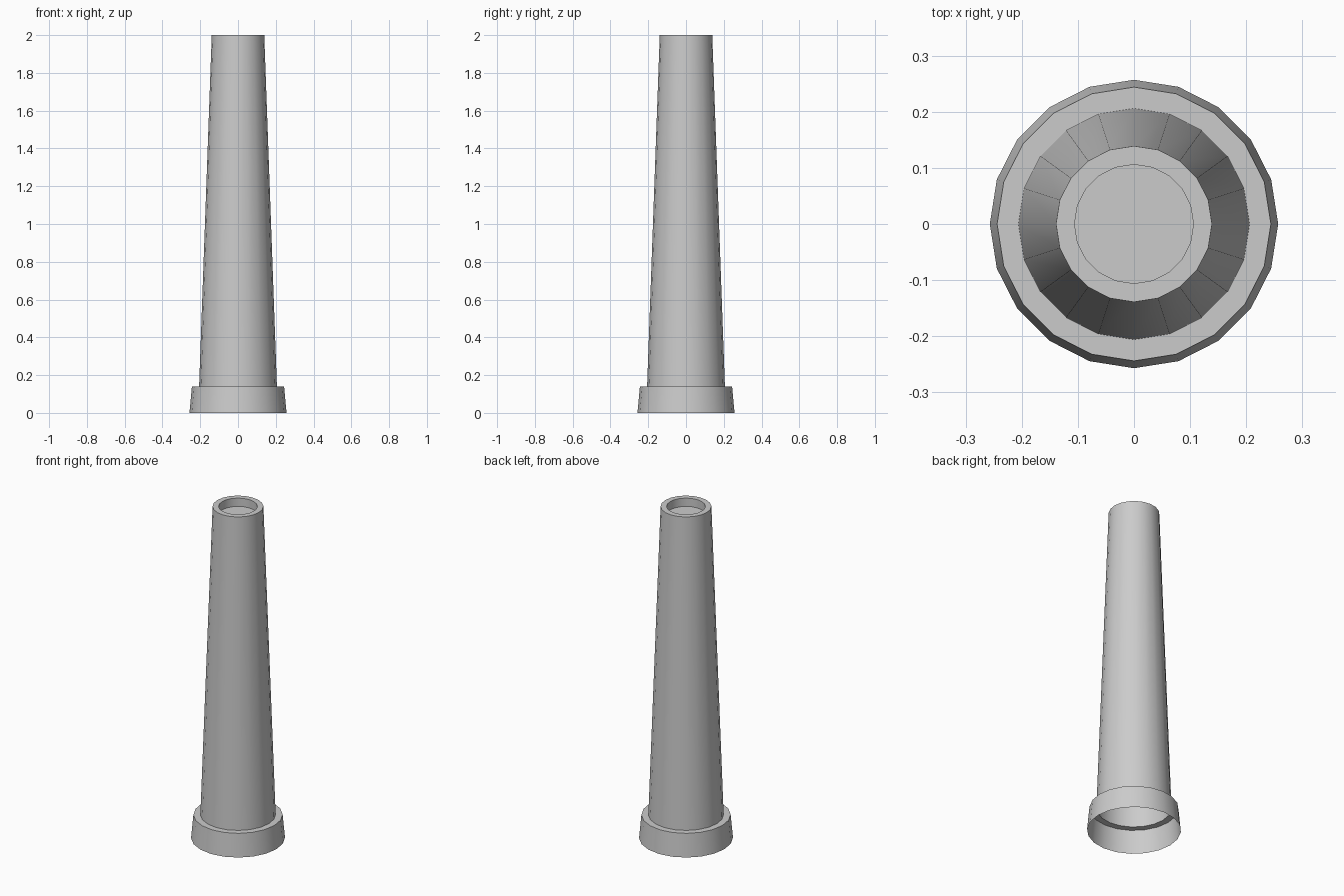
import bpy, bmesh, math

if "Cube" in bpy.data.objects:
    bpy.data.objects.remove(bpy.data.objects["Cube"])

SIDES = 20

# Profile (radius, height): flared foot, ledge, tapered pipe, rim, recess
profile = [(0.257, 0.0), (0.244, 0.14), (0.206, 0.14),
           (0.139, 2.0), (0.106, 2.0), (0.106, 1.95)]

bm = bmesh.new()
rings = []
for r, z in profile:
    rings.append([bm.verts.new((r * math.cos(2 * math.pi * i / SIDES),
                                r * math.sin(2 * math.pi * i / SIDES), z))
                  for i in range(SIDES)])

# Walls: the underside stays open and hollow
for low, high in zip(rings, rings[1:]):
    for i in range(SIDES):
        j = (i + 1) % SIDES
        bm.faces.new((low[i], low[j], high[j], high[i]))

# Floor of the recess in the top
bm.faces.new(rings[-1])

mesh = bpy.data.meshes.new("chimney_pipe")
bm.to_mesh(mesh)
bm.free()
pipe = bpy.data.objects.new("chimney_pipe", mesh)
bpy.context.collection.objects.link(pipe)

# Smooth round walls, sharp rims
bpy.context.view_layer.objects.active = pipe
pipe.select_set(True)
bpy.ops.object.shade_smooth_by_angle(angle=math.radians(30))
